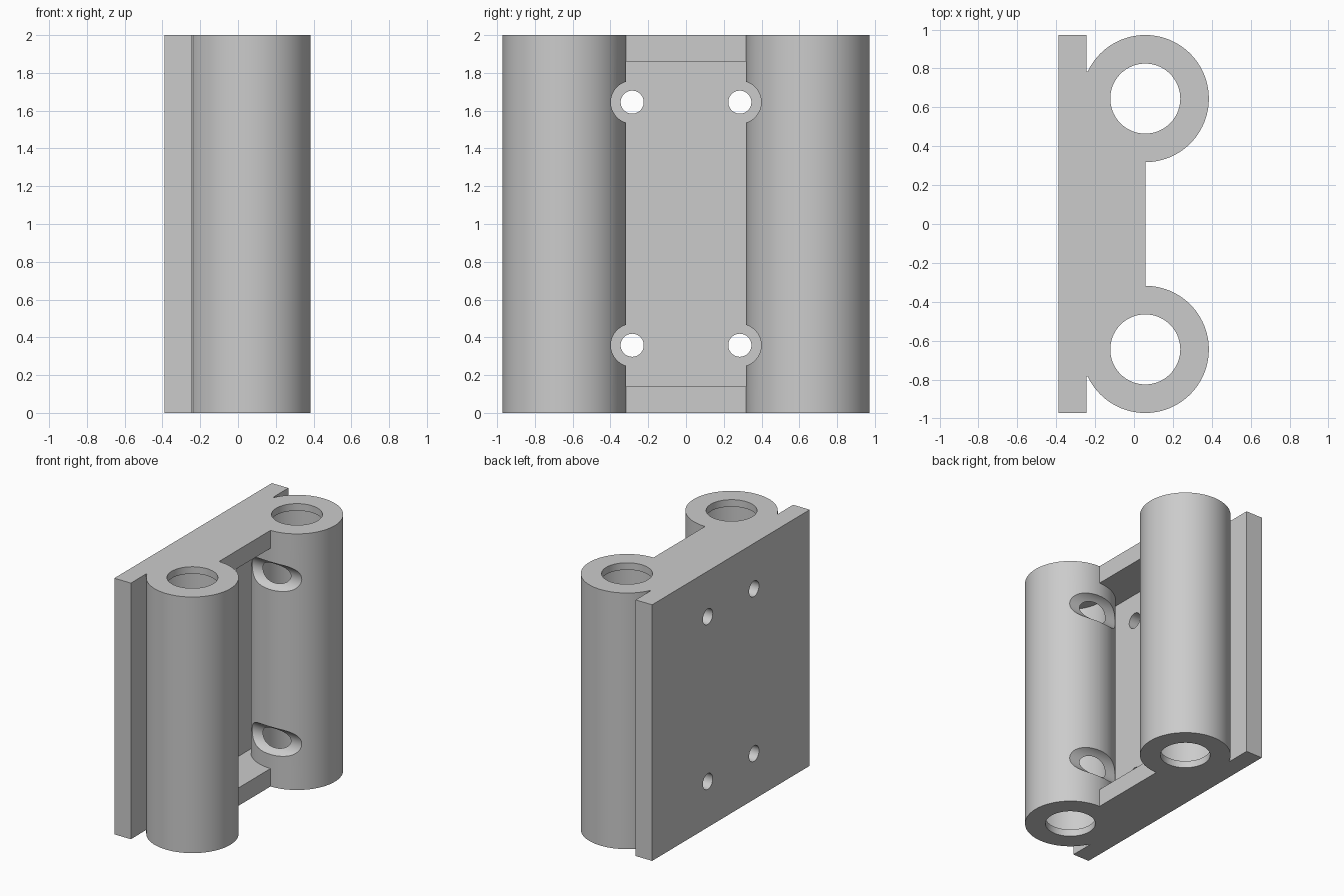
import bpy
import bmesh
import math
from mathutils import Matrix, Vector

cube = bpy.data.objects.get("Cube")
if cube:
    bpy.data.objects.remove(cube, do_unlink=True)

BACK, FACE, AXIS_X, AXIS_Y = -0.388, -0.245, 0.058, 0.645
HALF_Y, HEIGHT = 0.972, 2.0
TUBE_R, MOUTH_R, CHAMBER_R, LIP = 0.327, 0.18, 0.275, 0.055

grey = bpy.data.materials.new("plain grey")
grey.use_nodes = True
colour = (0.6, 0.6, 0.6, 1)
grey.diffuse_color = colour
grey.node_tree.nodes["Principled BSDF"].inputs["Base Color"].default_value = colour


def finish(name, bm):
    mesh = bpy.data.meshes.new(name)
    bmesh.ops.recalc_face_normals(bm, faces=bm.faces)
    bm.to_mesh(mesh)
    bm.free()
    mesh.materials.append(grey)
    obj = bpy.data.objects.new(name, mesh)
    bpy.context.collection.objects.link(obj)
    return obj


def box(name, low, high):
    low, high = Vector(low), Vector(high)
    bm = bmesh.new()
    bmesh.ops.create_cube(bm, size=1)
    for v in bm.verts:
        v.co = (low + high) / 2 + v.co * (high - low)
    return finish(name, bm)


def rod(name, start, end, radius, segments=96):
    start, end = Vector(start), Vector(end)
    axis = end - start
    turn = axis.to_track_quat('Z', 'Y').to_matrix().to_4x4()
    bm = bmesh.new()
    bmesh.ops.create_cone(bm, cap_ends=True, segments=segments, radius1=radius,
                          radius2=radius, depth=axis.length,
                          matrix=Matrix.Translation((start + end) / 2) @ turn)
    return finish(name, bm)


def combine(body, part, operation):
    bpy.context.view_layer.objects.active = body
    mod = body.modifiers.new(operation.lower(), 'BOOLEAN')
    mod.operation, mod.solver, mod.object = operation, 'EXACT', part
    bpy.ops.object.modifier_apply(modifier=mod.name)
    bpy.data.objects.remove(part, do_unlink=True)


# Mounting plate with end bars joining the two tubes
holder = box("bearing_holder", (BACK, -HALF_Y, 0), (FACE, HALF_Y, HEIGHT))
for z in (0, HEIGHT - 0.14):
    bar = box("end_bar", (-0.3, -AXIS_Y, z), (AXIS_X, AXIS_Y, z + 0.14))
    combine(holder, bar, 'UNION')

# Tubes, with a narrow seam where each meets the plate
for side in (-1, 1):
    ys = sorted((side * AXIS_Y, side * 0.785))
    combine(holder, box("seam", (-0.3, ys[0], 0), (-0.236, ys[1], HEIGHT)), 'UNION')
    tube = rod("tube", (AXIS_X, side * AXIS_Y, 0), (AXIS_X, side * AXIS_Y, HEIGHT), TUBE_R)
    combine(holder, tube, 'UNION')

# Bores: narrow mouths opening into a wider chamber
for side in (-1, 1):
    y = side * AXIS_Y
    combine(holder, rod("mouth", (AXIS_X, y, -0.1), (AXIS_X, y, HEIGHT + 0.1), MOUTH_R), 'DIFFERENCE')
    combine(holder, rod("chamber", (AXIS_X, y, LIP), (AXIS_X, y, HEIGHT - LIP), CHAMBER_R), 'DIFFERENCE')

# Screw holes with clearance cut through the tube walls
for side in (-1, 1):
    for z in (0.358, 1.645):
        y = side * 0.285
        combine(holder, rod("clearance", (FACE, y, z), (0.6, y, z), 0.113, 64), 'DIFFERENCE')
        combine(holder, rod("screw_hole", (-0.6, y, z), (0.1, y, z), 0.061, 48), 'DIFFERENCE')

# Smooth curved walls, crisp edges
bpy.ops.object.select_all(action='DESELECT')
holder.select_set(True)
bpy.context.view_layer.objects.active = holder
bpy.ops.object.shade_smooth_by_angle(angle=math.radians(30))
